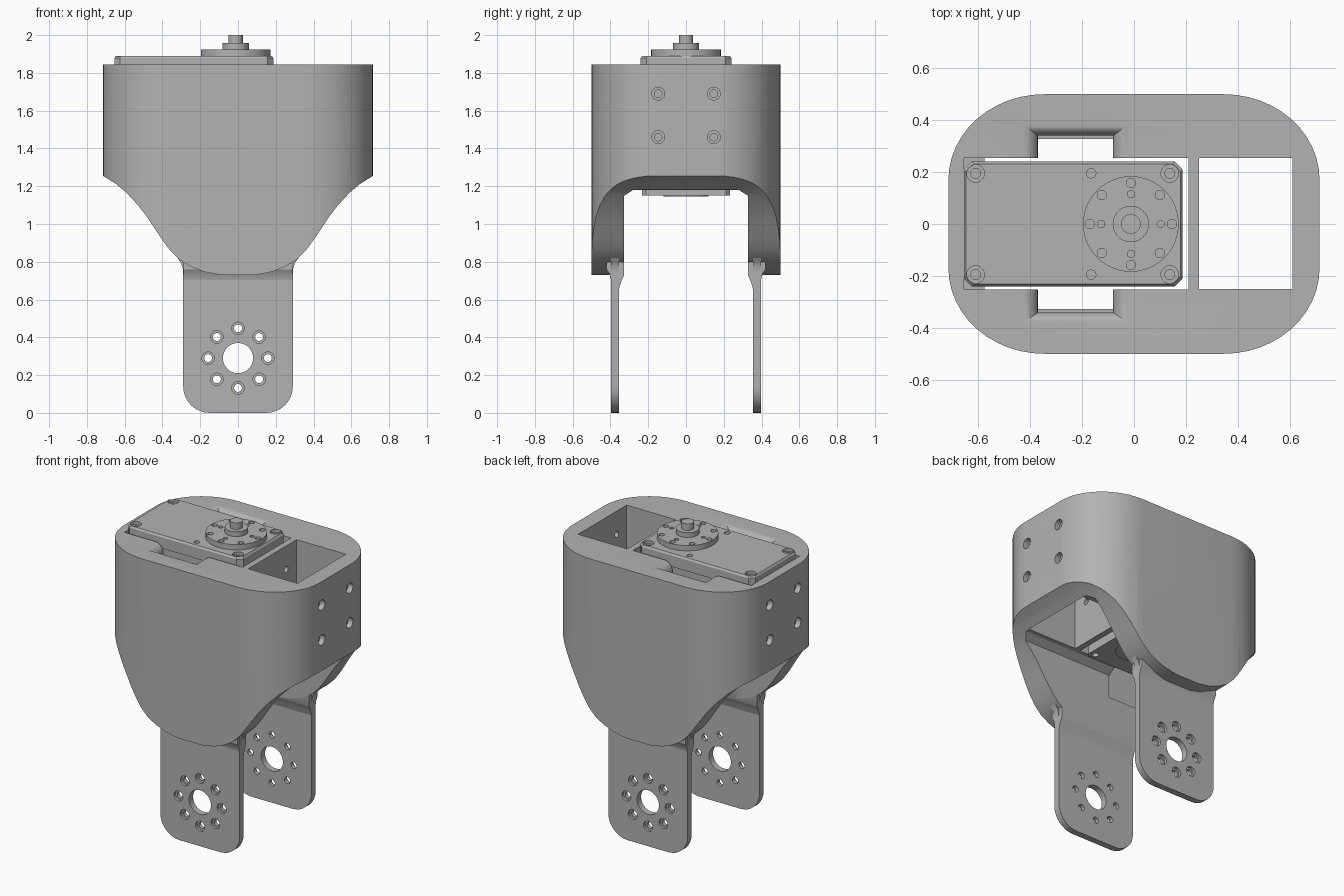
import bpy, bmesh
from math import sin, cos, pi, radians
from mathutils import Vector

old = bpy.data.objects.get("Cube")
if old:
    bpy.data.objects.remove(old, do_unlink=True)

grey = bpy.data.materials.new("plain_grey")
grey.use_nodes = True
GREY = (0.45, 0.45, 0.45, 1)
grey.diffuse_color = GREY
grey.node_tree.nodes["Principled BSDF"].inputs["Base Color"].default_value = GREY


def loft(name, rings):
    """Closed solid through rings of equal point count."""
    bm = bmesh.new()
    rows = [[bm.verts.new(p) for p in ring] for ring in rings]
    n = len(rows[0])
    for a, b in zip(rows, rows[1:]):
        for i in range(n):
            bm.faces.new((a[i], a[(i + 1) % n], b[(i + 1) % n], b[i]))
    bm.faces.new(rows[0])
    bm.faces.new(rows[-1])
    bmesh.ops.recalc_face_normals(bm, faces=bm.faces)
    mesh = bpy.data.meshes.new(name)
    bm.to_mesh(mesh)
    bm.free()
    mesh.materials.append(grey)
    obj = bpy.data.objects.new(name, mesh)
    bpy.context.collection.objects.link(obj)
    return obj


def place(axis, u, v, w):
    """Put profile point (u, v) at depth w along the axis."""
    return {"x": (w, u, v), "y": (u, w, v), "z": (u, v, w)}[axis]


def prism(name, pts, axis, lo, hi):
    return loft(name, [[place(axis, u, v, w) for u, v in pts] for w in (lo, hi)])


def box(name, x, y, z):
    return prism(name, rect(x, y), "z", *z)


def rect(x, y):
    return [(x[0], y[0]), (x[1], y[0]), (x[1], y[1]), (x[0], y[1])]


def turned(name, axis, u, v, steps, n=24):
    """Round part from (depth, radius) steps."""
    return loft(name, [[place(axis, u + r * cos(2 * pi * i / n), v + r * sin(2 * pi * i / n), w)
                        for i in range(n)] for w, r in steps])


def combine(obj, tools, operation="DIFFERENCE"):
    for tool in tools:
        tool.hide_render = True
        mod = obj.modifiers.new("cut", "BOOLEAN")
        mod.operation, mod.object, mod.solver = operation, tool, "EXACT"
    deps = bpy.context.evaluated_depsgraph_get()
    mesh = bpy.data.meshes.new_from_object(obj.evaluated_get(deps))
    obj.modifiers.clear()
    obj.data = mesh
    mesh.materials.clear()
    mesh.materials.append(grey)
    for tool in tools:
        bpy.data.objects.remove(tool, do_unlink=True)


def corner(cx, cy, rx, ry, start, n=10):
    return [(cx + rx * cos(start + pi / 2 * i / n), cy + ry * sin(start + pi / 2 * i / n))
            for i in range(n + 1)]


def rounded(hx, hy, rx, ry, n=10):
    x, y = hx - rx, hy - ry
    return (corner(x, y, rx, ry, 0, n) + corner(-x, y, rx, ry, pi / 2, n)
            + corner(-x, -y, rx, ry, pi, n) + corner(x, -y, rx, ry, 3 * pi / 2, n))


def mirrored(half):
    """Complete a profile that starts on the centre line side x > 0."""
    return half + [(-x, z) for x, z in reversed(half)]


# Housing: rounded block, underside trimmed to a flowing curve
TOP = 1.845
housing = prism("housing", rounded(0.715, 0.5, 0.37, 0.33, 12), "z", 0.6, TOP)
sweep = [(0.09, 0.73), (0.18, 0.747), (0.25, 0.775), (0.31, 0.81), (0.36, 0.86),
         (0.40, 0.915), (0.44, 0.975), (0.48, 1.035), (0.53, 1.1), (0.59, 1.165),
         (0.65, 1.215), (0.72, 1.258), (0.8, 1.3), (0.8, 1.9)]
combine(housing, [prism("trim", mirrored(sweep), "y", -0.6, 0.6)], "INTERSECT")

# Housing: open underside between the two walls, with chamfered ceiling edges
CEILING = 1.18
cutters = [prism("underside", mirrored([(0.327, 0.5), (0.327, CEILING - 0.03), (0.28, CEILING)]),
                 "x", -0.9, 0.9)]

# Housing: actuator pocket with ledge, and the open bay beside it
cutters += [box("pocket", (-0.575, 0.21), (-0.252, 0.255), (1, 2)),
            box("ledge", (-0.655, 0.1), (-0.252, 0.255), (1.3, 2)),
            box("bay", (0.25, 0.61), (-0.25, 0.255), (1, 2))]

# Housing: side slots with a rounded lip
for s in (-1, 1):
    rings = []
    for z, grow in [(1, 0)] + [(TOP - 0.06 + 0.06 * sin(a), 0.06 * (1 - cos(a)))
                               for a in [pi / 2 * i / 6 for i in range(7)]] + [(2, 0.06)]:
        rings.append([(x, s * y, z) for x, y in
                      rect((-0.37 - grow, -0.08 + grow), (0.1, 0.34 + grow * 0.75))])
    cutters.append(loft("slot", rings))

# Housing: counterbored screw holes at both ends
for s, inner in ((-1, 0.6), (1, 0.2)):
    for y in (-0.147, 0.147):
        for z in (1.46, 1.69):
            cutters.append(turned("screw_hole", "x", y, z,
                                  [(s * inner, 0.02), (s * 0.68, 0.02), (s * 0.68, 0.034), (s * 0.8, 0.034)]))
combine(housing, cutters)

# Arms: flat plates with rounded ends, flaring into the housing walls
half = [(0.29 + x, z) for x, z in corner(-0.14, 0.14, 0.14, 0.14, -pi / 2, 8)]
half += [(0.29, 0.74), (0.293, 0.77), (0.302, 0.795), (0.32, 0.82), (0.32, 0.9)]
HUB = 0.29
parts = [housing]
for s, side in ((-1, "front"), (1, "back")):
    arm = prism(side + "_arm", mirrored(half), "y", s * 0.355, s * 0.397)
    drills = [turned("hub", "y", 0, HUB, [(s * 0.3, 0.08), (s * 0.5, 0.08)], 32)]
    for k in range(8):
        a = k * pi / 4
        drills.append(turned("bolt_hole", "y", 0.158 * cos(a), HUB + 0.158 * sin(a),
                             [(s * 0.3, 0.021), (s * 0.38, 0.021), (s * 0.38, 0.033), (s * 0.5, 0.033)], 16))
    combine(arm, drills)
    # Thickened root on the inner face of the arm
    root = [(0.36, 0.64), (0.353, 0.66), (0.345, 0.69), (0.334, 0.715), (0.327, 0.73), (0.327, 0.82),
            (0.42, 0.82), (0.42, 0.76), (0.405, 0.735), (0.396, 0.7), (0.39, 0.64)]
    gusset = prism(side + "_arm_root", [(s * y, z) for y, z in root], "x", -0.289, 0.289)
    parts += [arm, gusset]


# Actuator: body in the pocket, stepped foot and chamfered lid
def chamfered(x0, x1, hy, c):
    return [(x0 + c, -hy), (x1 - c, -hy), (x1, -hy + c), (x1, hy - c),
            (x1 - c, hy), (x0 + c, hy), (x0, hy - c), (x0, -hy + c)]


body = prism("actuator_body", chamfered(-0.645, 0.18, 0.232, 0.02), "z", 1.3, TOP)
foot = prism("actuator_foot", chamfered(-0.575, 0.18, 0.232, 0.02), "z", 1.152, 1.3)
lid = loft("actuator_lid", [[(x, y, z) for x, y in chamfered(-0.655 + d, 0.187 - d, 0.24 - d, 0.03)]
                            for z, d in ((TOP - 0.04, 0), (1.878, 0), (1.89, 0.008))])
CX = -0.012
holes, foot_holes = [], []
for y in (-0.195, 0.195):
    for x in (-0.61, 0.138):
        holes.append(turned("lid_screw", "z", x, y,
                            [(1.83, 0.019), (1.87, 0.019), (1.87, 0.034), (1.95, 0.034)]))
    holes.append(turned("lid_pin", "z", -0.165, y, [(1.85, 0.018), (1.95, 0.018)]))
    for x in (-0.5, -0.165, 0.138):
        foot_holes.append(turned("foot_screw", "z", x, y, [(1.1, 0.02), (1.19, 0.02)], 16))
combine(lid, holes)
combine(foot, foot_holes)

# Output horn: drilled disc, collar and shaft
horn = turned("output_horn", "z", CX, 0, [(1.885, 0.184), (1.925, 0.184)], 48)
holes = []
for k in range(8):
    a = k * pi / 4
    holes.append(turned("horn_hole", "z", CX + 0.158 * cos(a), 0.158 * sin(a),
                        [(1.9, 0.018), (1.95, 0.018)], 16))
    if k % 2 == 0:
        holes.append(turned("horn_pin", "z", CX + 0.115 * cos(a), 0.115 * sin(a),
                            [(1.91, 0.014), (1.95, 0.014)], 16))
combine(horn, holes)
collar = turned("horn_collar", "z", CX, 0, [(1.92, 0.07), (1.957, 0.07)], 32)
shaft = turned("output_shaft", "z", CX, 0, [(1.95, 0.038), (2.0, 0.038)], 32)
idler = turned("idler_disc", "z", CX, 0, [(1.146, 0.12), (1.16, 0.12)], 32)
parts += [body, foot, lid, horn, collar, shaft, idler]

# Smooth the curved sides and keep the edges crisp
bpy.ops.object.select_all(action="DESELECT")
for obj in parts:
    obj.select_set(True)
bpy.context.view_layer.objects.active = housing
bpy.ops.object.shade_smooth_by_angle(angle=radians(30))
